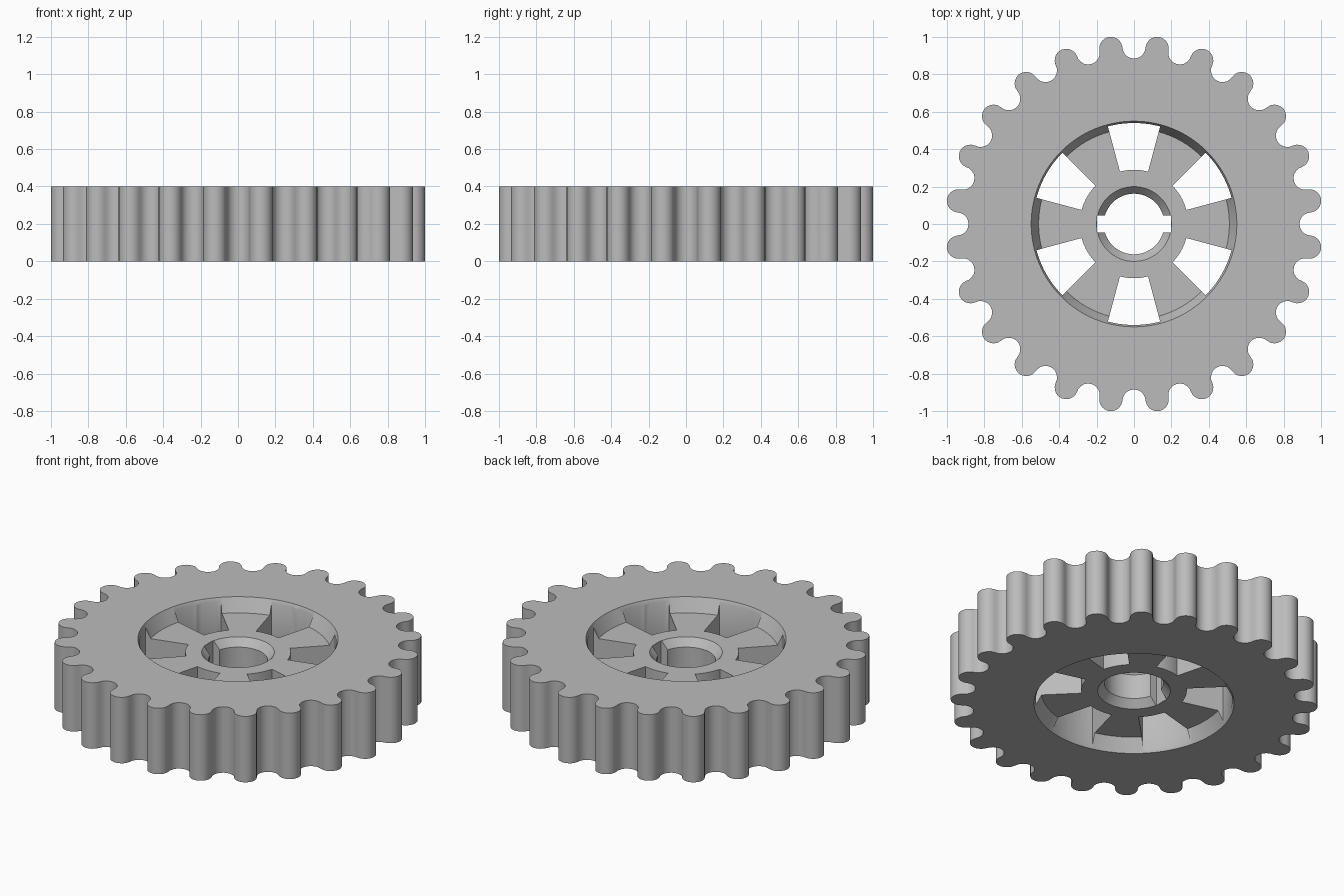
import bpy
import bmesh
from math import cos, sin, pi, radians

if "Cube" in bpy.data.objects:
    bpy.data.objects.remove(bpy.data.objects["Cube"])

HEIGHT = 0.4
RECESS = 0.08      # depth of the dished faces above and below the spokes
TEETH = 24
PITCH = 0.947      # circle on which tooth and valley arcs are centred
ARC = PITCH * sin(pi / TEETH / 2)

grey = bpy.data.materials.new("mid grey")
grey.diffuse_color = (0.5, 0.5, 0.5, 1)
grey.use_nodes = True
grey.node_tree.nodes["Principled BSDF"].inputs["Base Color"].default_value = (0.5, 0.5, 0.5, 1)


def loft(name, rings):
    """Closed solid through a stack of (outline, z) rings of equal length."""
    bm = bmesh.new()
    loops = [[bm.verts.new((x, y, z)) for x, y in outline] for outline, z in rings]
    n = len(loops[0])
    for low, high in zip(loops, loops[1:]):
        for i in range(n):
            j = (i + 1) % n
            bm.faces.new((low[i], low[j], high[j], high[i]))
    bm.faces.new(loops[0][::-1])
    bm.faces.new(loops[-1])
    mesh = bpy.data.meshes.new(name)
    bm.to_mesh(mesh)
    bm.free()
    obj = bpy.data.objects.new(name, mesh)
    bpy.context.collection.objects.link(obj)
    mesh.materials.append(grey)
    return obj


def circle(radius, n=96):
    return [(radius * cos(2 * pi * i / n), radius * sin(2 * pi * i / n)) for i in range(n)]


def sector(inner, outer, middle, half, n=10):
    angles = [middle - half + 2 * half * i / n for i in range(n + 1)]
    return ([(outer * cos(a), outer * sin(a)) for a in angles]
            + [(inner * cos(a), inner * sin(a)) for a in reversed(angles)])


def gear_outline(steps=10):
    """Alternating outward and inward half circles along the pitch circle."""
    points = []
    for k in range(2 * TEETH):
        a = (k + 1) * pi / TEETH
        turn = 1 if k % 2 == 0 else -1      # tooth, then valley
        for s in range(steps):
            t = a + turn * (-pi / 2 + pi * s / steps) + (0 if turn > 0 else pi)
            points.append((PITCH * cos(a) + ARC * cos(t), PITCH * sin(a) + ARC * sin(t)))
    return points


def cut(target, cutter):
    cutter.hide_render = True
    mod = target.modifiers.new("cut", 'BOOLEAN')
    mod.operation = 'DIFFERENCE'
    mod.solver = 'EXACT'
    mod.object = cutter
    bpy.context.view_layer.objects.active = target
    bpy.ops.object.modifier_apply(modifier=mod.name)
    bpy.data.objects.remove(cutter)


# Toothed wheel body, with teeth straddling the axes
outline = gear_outline()
c, s = cos(-pi / TEETH / 2), sin(-pi / TEETH / 2)
half_step = pi / TEETH
# tooth arcs start one step round, so they already sit half a tooth off the axes
wheel = loft("gear_wheel", [(outline, 0), (outline, HEIGHT)])

# Dished recesses with sloped walls on both faces
top = HEIGHT - RECESS
cut(wheel, loft("top_recess", [(circle(0.51), top), (circle(0.55), HEIGHT), (circle(0.55), 0.5)]))
cut(wheel, loft("bottom_recess", [(circle(0.55), -0.1), (circle(0.55), 0), (circle(0.51), RECESS)]))

# Six windows leave six spokes
for k in range(6):
    window = sector(0.29, 0.54, radians(30 + 60 * k), radians(15))
    cut(wheel, loft("window", [(window, -0.1), (window, 0.5)]))

# Axle hole, flared at both ends, with a keyway across it
cut(wheel, loft("axle_hole", [(circle(0.2), -0.1), (circle(0.2), RECESS),
                              (circle(0.162), RECESS + 0.045), (circle(0.162), top - 0.045),
                              (circle(0.2), top), (circle(0.2), 0.5)]))
slot = [(-0.198, -0.045), (0.198, -0.045), (0.198, 0.045), (-0.198, 0.045)]
cut(wheel, loft("keyway", [(slot, -0.1), (slot, 0.5)]))

# Smooth curved walls with crisp edges
bpy.ops.object.select_all(action='DESELECT')
wheel.select_set(True)
bpy.context.view_layer.objects.active = wheel
bpy.ops.object.shade_smooth_by_angle(angle=radians(30))
